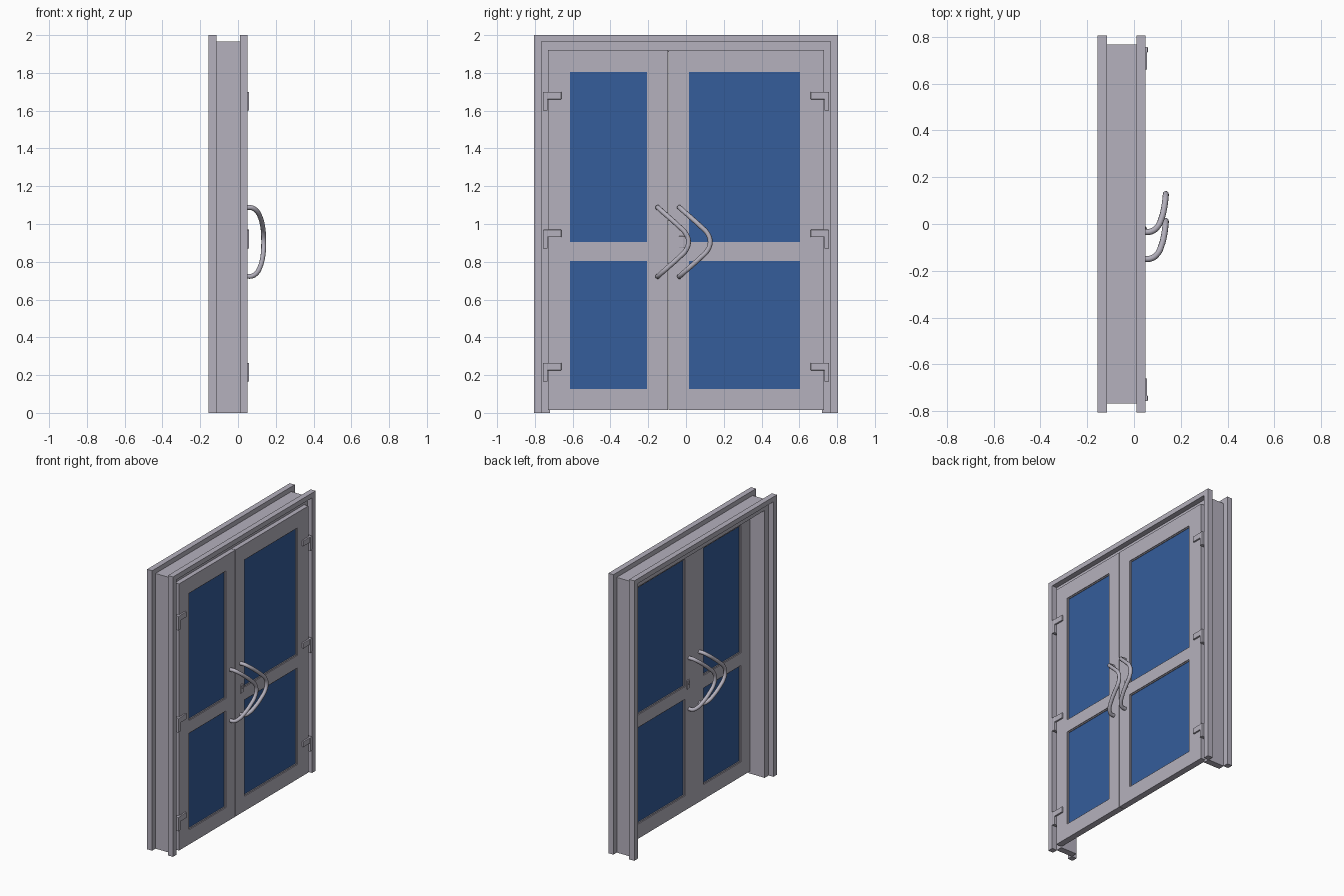
import bpy, bmesh
from mathutils import Vector, Matrix

if "Cube" in bpy.data.objects:
    bpy.data.objects.remove(bpy.data.objects["Cube"], do_unlink=True)


def material(name, rgb):
    m = bpy.data.materials.new(name)
    m.use_nodes = True
    m.diffuse_color = (*rgb, 1)
    m.node_tree.nodes["Principled BSDF"].inputs["Base Color"].default_value = (*rgb, 1)
    return m


GREY = material("pale_grey", (0.46, 0.44, 0.51))
BLUE = material("blue_glass", (0.035, 0.11, 0.33))


def boxes(name, mat, spans, bevel=0):
    """One object from axis-aligned boxes given as (x, y, z) ranges."""
    bm = bmesh.new()
    for ranges in spans:
        lo, hi = (Vector(c) for c in zip(*ranges))
        mtx = Matrix.Translation((lo + hi) / 2) @ Matrix.Diagonal((*(hi - lo), 1))
        bmesh.ops.create_cube(bm, size=1, matrix=mtx)
    me = bpy.data.meshes.new(name)
    bm.to_mesh(me)
    bm.free()
    me.materials.append(mat)
    ob = bpy.data.objects.new(name, me)
    bpy.context.collection.objects.link(ob)
    if bevel:
        mod = ob.modifiers.new("soft_edges", "BEVEL")
        mod.width, mod.segments = bevel, 2
    return ob


def portal(name, x, outer, inner, top, under):
    """Two legs and a head, open at the floor."""
    boxes(name, GREY, [(x, (-outer, -inner), (0, under)),
                       (x, (inner, outer), (0, under)),
                       (x, (-outer, outer), (under, top))])


# Frame: lining between two square trims
portal("frame_lining", (-0.117, 0.012), 0.766, 0.72, 1.966, 1.91)
portal("back_trim", (-0.155, -0.115), 0.805, 0.765, 2.0, 1.965)
portal("front_trim", (0.01, 0.05), 0.805, 0.765, 2.0, 1.965)

# Door leaves: stiles, rails, glazing beads and panes
LEAF_X, BEAD_X, GLASS_X = (0.0, 0.045), (0.006, 0.039), (0.012, 0.033)
BOTTOM, TOP, BEAD = 0.015, 1.92, 0.006
PANES = [(0.12, 0.81), (0.90, 1.81)]


def leaf(name, y0, y1, g0, g1):
    rails = [(BOTTOM, PANES[0][0]), (PANES[0][1], PANES[1][0]), (PANES[1][1], TOP)]
    boxes(name + "_leaf", GREY,
          [(LEAF_X, (y0, g0), (BOTTOM, TOP)), (LEAF_X, (g1, y1), (BOTTOM, TOP))]
          + [(LEAF_X, (g0, g1), z) for z in rails])
    beads = []
    for a, b in PANES:
        beads += [(BEAD_X, (g0, g0 + BEAD), (a, b)), (BEAD_X, (g1 - BEAD, g1), (a, b)),
                  (BEAD_X, (g0 + BEAD, g1 - BEAD), (a, a + BEAD)),
                  (BEAD_X, (g0 + BEAD, g1 - BEAD), (b - BEAD, b))]
    boxes(name + "_glazing_beads", GREY, beads)
    boxes(name + "_glass", BLUE, [(GLASS_X, (g0, g1), z) for z in PANES])


SPLIT = -0.095
leaf("narrow", -0.73, SPLIT - 0.0015, -0.62, -0.20)
leaf("wide", SPLIT + 0.0015, 0.73, 0.01, 0.61)

# Hinges: upright knuckle and an arm over the leaf
for side, s in (("right", -1), ("left", 1)):
    for level, z in (("lower", 0.165), ("middle", 0.87), ("upper", 1.60)):
        knuckle = sorted((s * 0.733, s * 0.757))
        arm = sorted((s * 0.66, s * 0.75))
        boxes(f"{side}_{level}_hinge", GREY,
              [((0.01, 0.059), knuckle, (z, z + 0.10)),
               ((0.04, 0.056), arm, (z + 0.06, z + 0.10))], 0.003)

# Bow handles: half a path mirrored in height, swept as a tube
HALF = [(0.0, 0.0, 0.182), (0.03, 0.003, 0.181), (0.055, 0.02, 0.165),
        (0.075, 0.06, 0.13), (0.087, 0.11, 0.085), (0.092, 0.15, 0.043)]
PATH = HALF + [(0.093, 0.163, 0)] + [(x, y, -z) for x, y, z in reversed(HALF)]


def bow_handle(name, x, y, turn):
    cu = bpy.data.curves.new(name, "CURVE")
    cu.dimensions = "3D"
    cu.bevel_depth, cu.bevel_resolution = 0.013, 3
    cu.resolution_u, cu.use_fill_caps = 6, True
    sp = cu.splines.new("BEZIER")
    sp.bezier_points.add(len(PATH) - 1)
    for bp, p in zip(sp.bezier_points, PATH):
        bp.co = (x + turn * p[0], y + turn * p[1], 0.905 + p[2])
        bp.handle_left_type = bp.handle_right_type = "AUTO"
    cu.materials.append(GREY)
    bpy.context.collection.objects.link(bpy.data.objects.new(name, cu))


for label, y in (("narrow", -0.15), ("wide", -0.035)):
    bow_handle(label + "_front_handle", 0.043, y, 1)
    bow_handle(label + "_back_handle", 0.002, y, -1)

# Lock plates with a round cylinder, on both faces of the wide leaf
boxes("lock_plates", GREY, [((-0.006, 0.051), (-0.038, -0.008), (0.872, 0.936))], 0.004)
bpy.ops.mesh.primitive_cylinder_add(vertices=16, radius=0.009, depth=0.066,
                                    location=(0.0225, -0.023, 0.915),
                                    rotation=(0, 1.5708, 0))
lock = bpy.context.object
lock.name = "lock_cylinder"
lock.data.materials.append(GREY)
bpy.ops.object.shade_smooth_by_angle()
